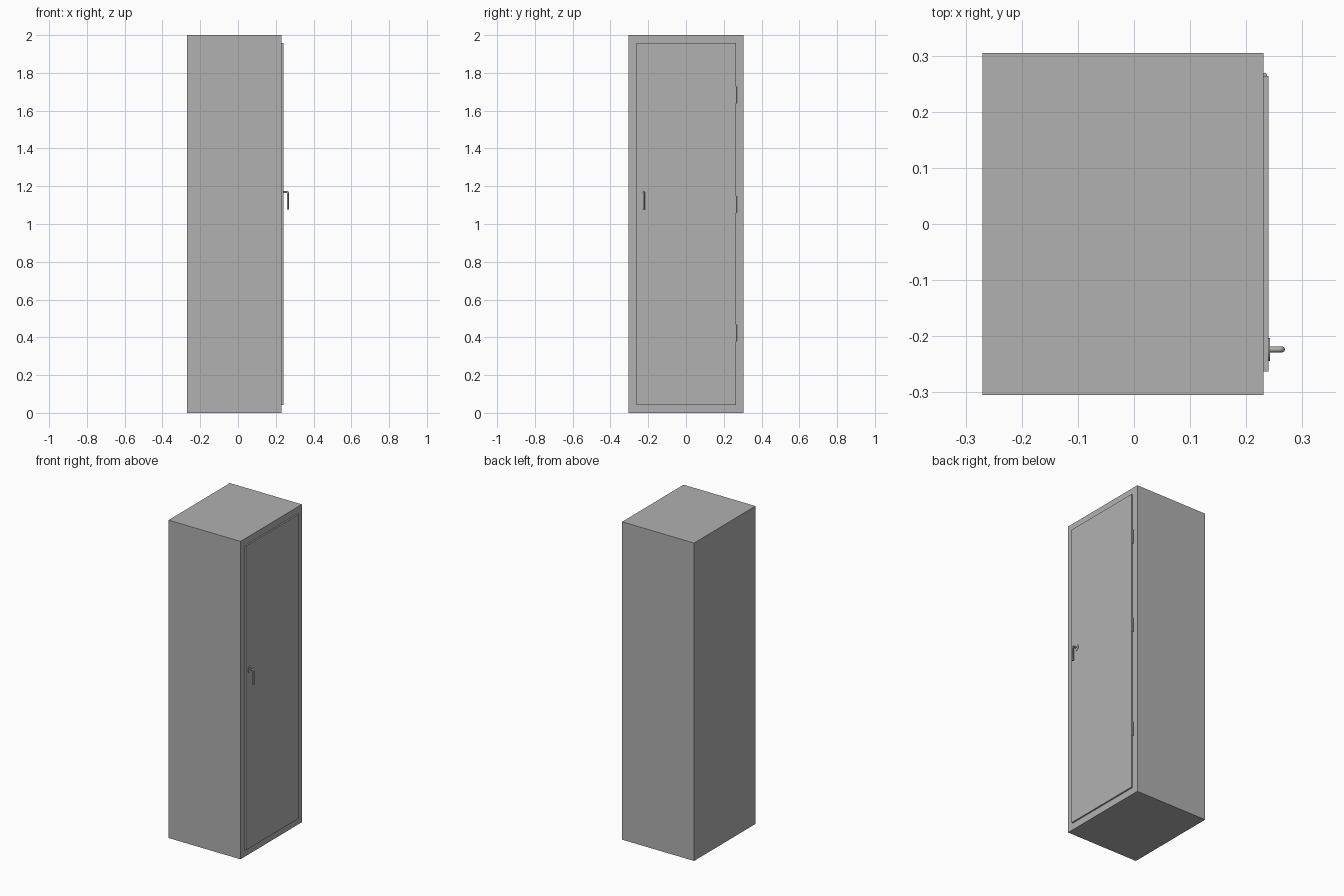
import bpy
import math

if "Cube" in bpy.data.objects:
    bpy.data.objects.remove(bpy.data.objects["Cube"])

# Dark grey shared by all parts
grey = bpy.data.materials.new("dark_grey")
grey.diffuse_color = (0.44, 0.44, 0.44, 1)
grey.use_nodes = True
grey.node_tree.nodes["Principled BSDF"].inputs["Base Color"].default_value = grey.diffuse_color


def box(name, lo, hi):
    bpy.ops.mesh.primitive_cube_add(size=1, location=[(a + b) / 2 for a, b in zip(lo, hi)])
    ob = bpy.context.object
    ob.name = name
    ob.scale = [b - a for a, b in zip(lo, hi)]
    bpy.ops.object.transform_apply(location=False, rotation=False, scale=True)
    ob.data.materials.append(grey)
    return ob


def cylinder(name, radius, depth, loc, rot=(0, 0, 0), sides=16):
    bpy.ops.mesh.primitive_cylinder_add(vertices=sides, radius=radius, depth=depth,
                                        location=loc, rotation=rot)
    ob = bpy.context.object
    ob.name = name
    ob.data.materials.append(grey)
    bpy.ops.object.shade_smooth_by_angle(angle=math.radians(35))
    return ob


# Cabinet body and the overlaid door on its +x side
box("cabinet_body", (-0.27, -0.305, 0), (0.231, 0.305, 2))
box("door", (0.231, -0.263, 0.043), (0.24, 0.264, 1.957))

# Hinge barrels along the door edge
for i, z in enumerate((0.423, 1.103, 1.682)):
    cylinder(f"hinge_{i + 1}", 0.0042, 0.09, (0.233, 0.2655, z), sides=12)

# Round plate behind the handle
cylinder("handle_plate", 0.0205, 0.002, (0.241, -0.2235, 1.168), (0, math.pi / 2, 0), 24)

# L-shaped handle: a round bar swept along a bent path
y, z, bar, bend = -0.2235, 1.169, 0.0052, 0.006
path = [(0.238, y, z)]
for k in range(5):
    a = math.pi / 2 * (1 - k / 4)
    path.append((0.264 - bend + bend * math.cos(a), y, z - bend + bend * math.sin(a)))
path.append((0.264, y, 1.076))
curve = bpy.data.curves.new("handle", "CURVE")
curve.dimensions = "3D"
curve.bevel_depth = bar
curve.bevel_resolution = 2
curve.use_fill_caps = True
curve.materials.append(grey)
spline = curve.splines.new("POLY")
spline.points.add(len(path) - 1)
for p, co in zip(spline.points, path):
    p.co = (*co, 1)
handle = bpy.data.objects.new("handle", curve)
bpy.context.collection.objects.link(handle)
